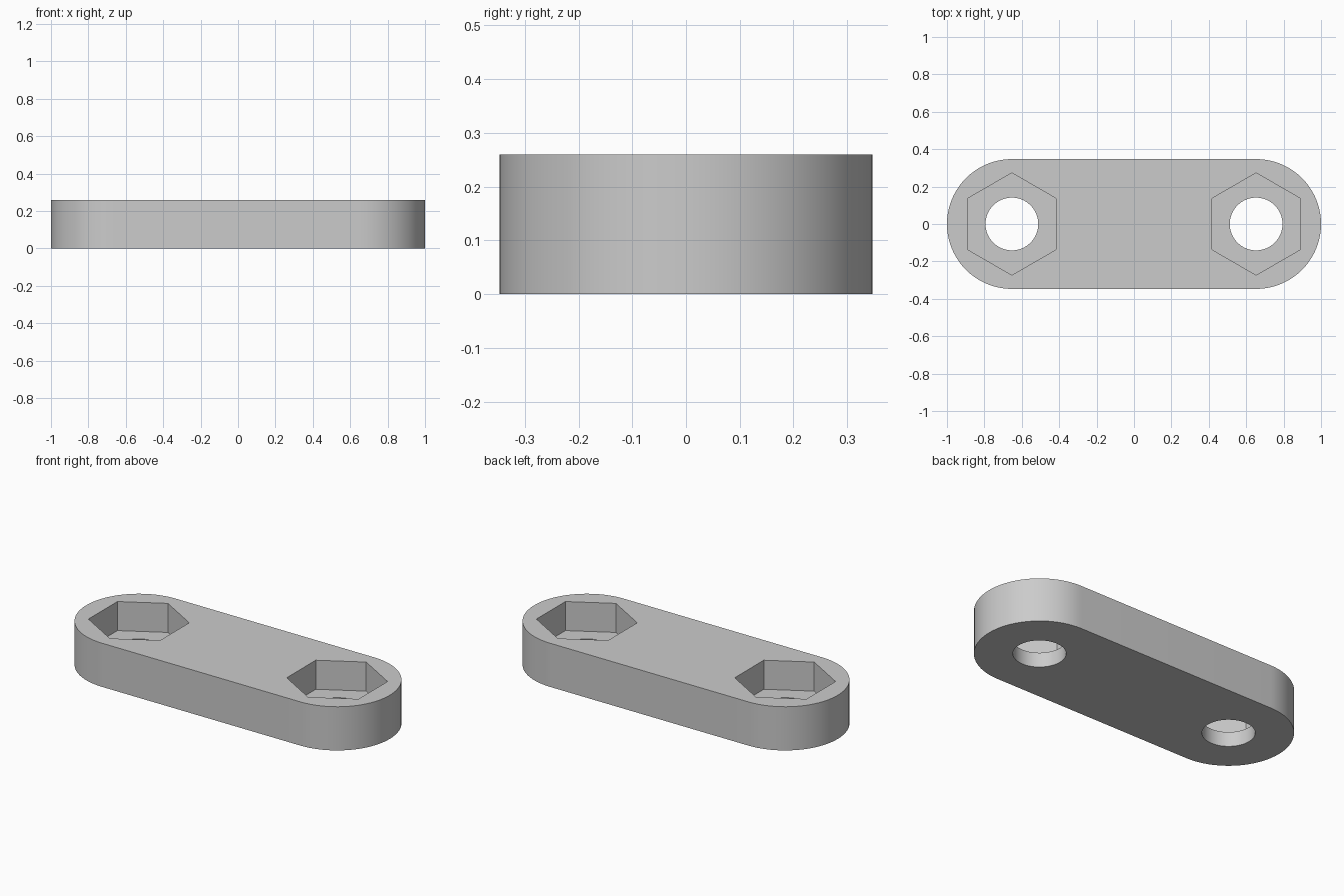
import bpy, bmesh
from math import cos, sin, pi, radians

if "Cube" in bpy.data.objects:
    bpy.data.objects.remove(bpy.data.objects["Cube"], do_unlink=True)

HEIGHT = 0.26        # plate thickness
END_R = 0.347        # rounded end radius
CENTRE = 1 - END_R   # hole centres at +/- x
HOLE_R = 0.141       # bolt hole radius
HEX_R = 0.273        # nut pocket corner radius
FLOOR = 0.087        # nut pocket floor height


def arc(cx, radius, start, sweep, count):
    """Points along an arc around (cx, 0)."""
    return [(cx + radius * cos(start + sweep * i / count),
             radius * sin(start + sweep * i / count)) for i in range(count)]


def prism(name, outline, z0, z1):
    """Extrude a closed outline from z0 to z1."""
    bm = bmesh.new()
    base = bm.faces.new([bm.verts.new((x, y, z0)) for x, y in outline])
    top = bmesh.ops.extrude_face_region(bm, geom=[base])["geom"]
    bmesh.ops.translate(bm, vec=(0, 0, z1 - z0),
                        verts=[v for v in top if isinstance(v, bmesh.types.BMVert)])
    bmesh.ops.recalc_face_normals(bm, faces=bm.faces)
    mesh = bpy.data.meshes.new(name)
    bm.to_mesh(mesh)
    bm.free()
    obj = bpy.data.objects.new(name, mesh)
    bpy.context.collection.objects.link(obj)
    return obj


# Link plate: two half circles joined by straight sides
ends = 40
outline = (arc(CENTRE, END_R, -pi / 2, pi, ends) + [(CENTRE, END_R)]
           + arc(-CENTRE, END_R, pi / 2, pi, ends) + [(-CENTRE, -END_R)])
plate = prism("link_plate", outline, 0, HEIGHT)

grey = bpy.data.materials.new("light grey")
grey.use_nodes = True
grey.diffuse_color = (0.6, 0.6, 0.6, 1)
grey.node_tree.nodes["Principled BSDF"].inputs["Base Color"].default_value = (0.6, 0.6, 0.6, 1)
plate.data.materials.append(grey)

bpy.ops.object.select_all(action="DESELECT")
bpy.context.view_layer.objects.active = plate
plate.select_set(True)

# Through holes and hexagonal nut pockets
for side in (-1, 1):
    x = side * CENTRE
    for name, radius, sides, z0 in (("nut_pocket_cutter", HEX_R, 6, FLOOR),
                                    ("bolt_hole_cutter", HOLE_R, 64, -0.1)):
        cutter = prism(name, arc(x, radius, pi / 2, 2 * pi, sides), z0, HEIGHT + 0.1)
        cutter.hide_render = True
        cut = plate.modifiers.new(name, "BOOLEAN")
        cut.operation = "DIFFERENCE"
        cut.solver = "EXACT"
        cut.object = cutter
        bpy.ops.object.modifier_apply(modifier=cut.name)
        bpy.data.objects.remove(cutter, do_unlink=True)

bpy.ops.object.shade_smooth_by_angle(angle=radians(30))
